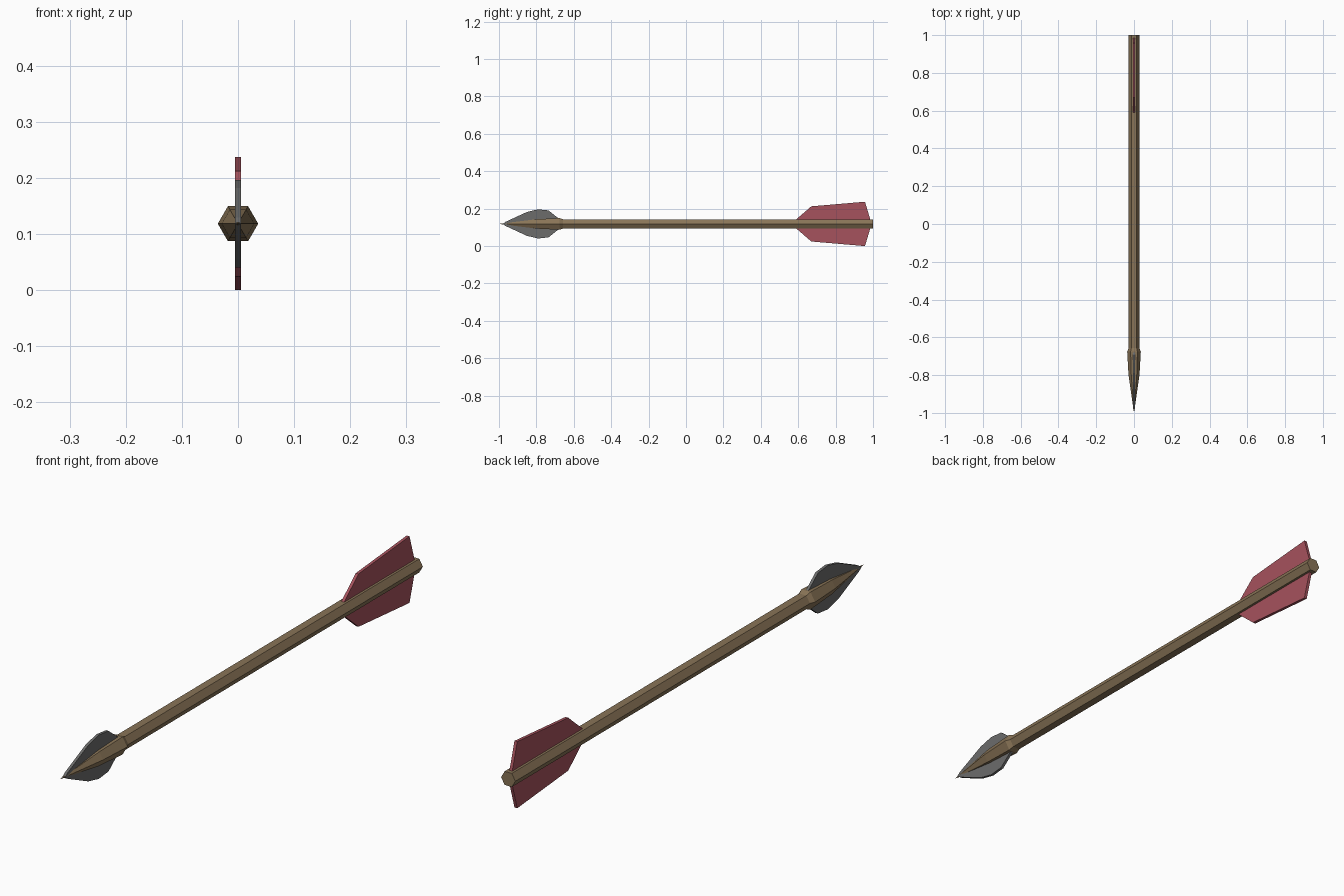
import bpy, bmesh, math

if "Cube" in bpy.data.objects:
    bpy.data.objects.remove(bpy.data.objects["Cube"])

CZ = 0.1185  # height of the arrow axis


def material(name, rgb):
    m = bpy.data.materials.new(name)
    m.diffuse_color = (*rgb, 1)
    m.use_nodes = True
    m.node_tree.nodes["Principled BSDF"].inputs["Base Color"].default_value = m.diffuse_color
    return m


wood = material("brown wood", (0.25, 0.175, 0.095))
steel = material("grey steel", (0.15, 0.15, 0.148))
red = material("red feather", (0.38, 0.085, 0.11))


def finish(bm, name, mat):
    bmesh.ops.recalc_face_normals(bm, faces=bm.faces)
    me = bpy.data.meshes.new(name)
    bm.to_mesh(me)
    bm.free()
    me.materials.append(mat)
    ob = bpy.data.objects.new(name, me)
    bpy.context.collection.objects.link(ob)
    return ob


def hex_loft(name, rings, mat):
    """Six-sided solid along y from (y, radius) rings, corners on +-x."""
    bm = bmesh.new()
    loops = []
    for y, r in rings:
        loops.append([bm.verts.new((r * math.cos(i * math.pi / 3), y,
                                    CZ + r * math.sin(i * math.pi / 3))) for i in range(6)])
    for a, b in zip(loops, loops[1:]):
        for i in range(6):
            j = (i + 1) % 6
            bm.faces.new((a[i], a[j], b[j], b[i]))
    bm.faces.new(loops[0])
    bm.faces.new(loops[-1])
    bmesh.ops.remove_doubles(bm, verts=bm.verts, dist=1e-5)
    return finish(bm, name, mat)


def fin(name, profile, half, sign, mat):
    """Flat plate from a (y, height above axis) outline, above or below the shaft."""
    bm = bmesh.new()
    f = bm.faces.new([bm.verts.new((-half, y, CZ + sign * h)) for y, h in profile])
    ext = bmesh.ops.extrude_face_region(bm, geom=[f])
    bmesh.ops.translate(bm, vec=(2 * half, 0, 0),
                        verts=[v for v in ext["geom"] if isinstance(v, bmesh.types.BMVert)])
    return finish(bm, name, mat)


# Shaft and the wider pointed tip
hex_loft("shaft", [(-0.68, 0.028), (1.0, 0.028)], wood)
hex_loft("tip", [(-0.655, 0.027), (-0.675, 0.036), (-0.80, 0.029), (-1.0, 0.0)], wood)

# Blades and feathers, one above and one below the shaft
blade = [(-0.98, 0.0), (-0.965, 0.011), (-0.85, 0.064), (-0.79, 0.078),
         (-0.735, 0.072), (-0.69, 0.036), (-0.67, 0.025), (-0.67, 0.0)]
feather = [(0.575, 0.01), (0.59, 0.025), (0.67, 0.094), (0.957, 0.1185),
           (0.985, 0.025), (0.985, 0.01)]
for side, s in (("upper", 1), ("lower", -1)):
    fin(side + "_blade", blade, 0.005, s, steel)
    fin(side + "_feather", feather, 0.0055, s, red)
